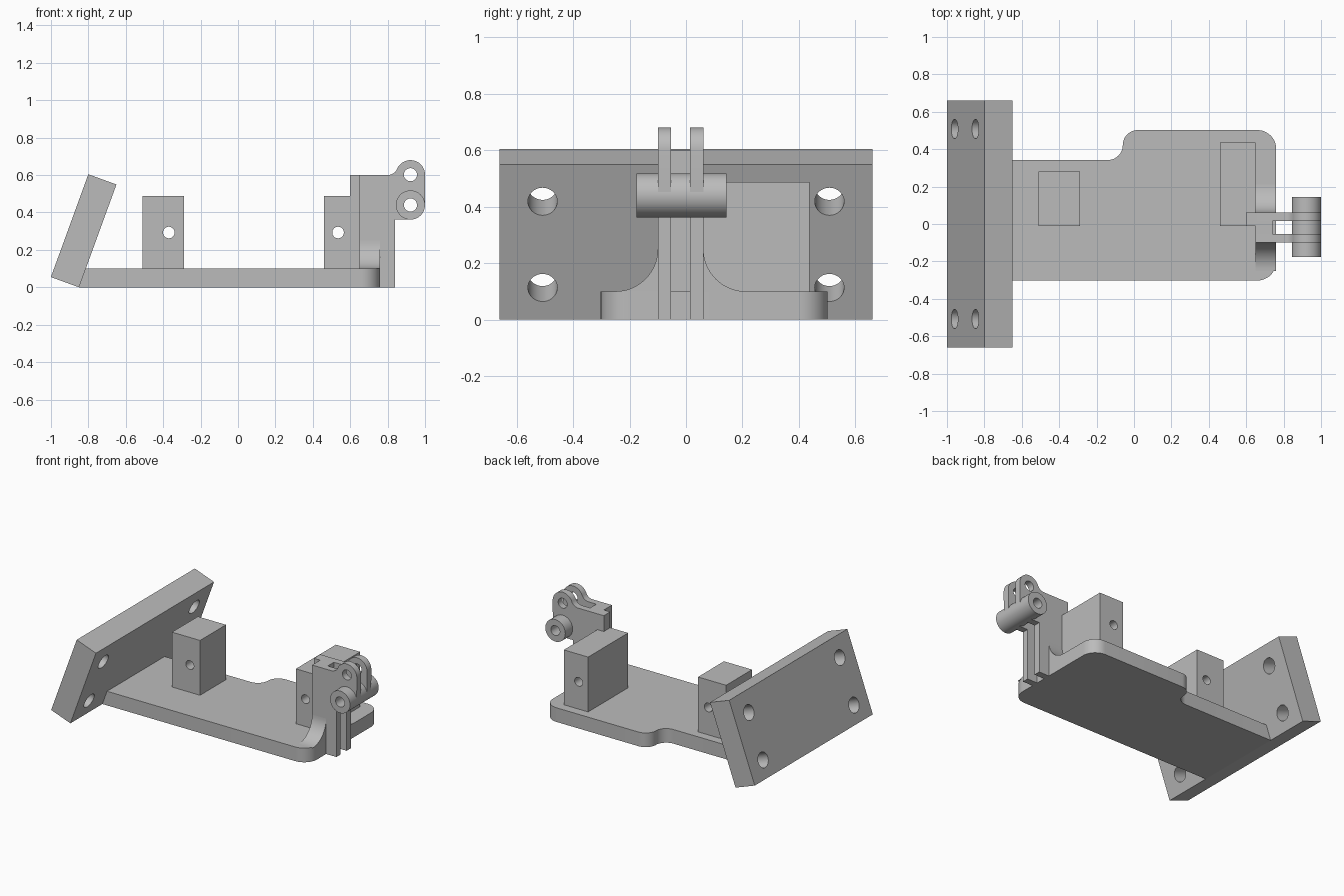
import bpy, bmesh, math
from mathutils import Matrix, Vector

cube = bpy.data.objects.get("Cube")
if cube:
    bpy.data.objects.remove(cube, do_unlink=True)

grey = bpy.data.materials.new("plain grey")
grey.use_nodes = True
grey.diffuse_color = (0.5, 0.5, 0.5, 1)
grey.node_tree.nodes["Principled BSDF"].inputs["Base Color"].default_value = (0.5, 0.5, 0.5, 1)


def finish(name, bm):
    bmesh.ops.recalc_face_normals(bm, faces=bm.faces)
    mesh = bpy.data.meshes.new(name)
    bm.to_mesh(mesh)
    bm.free()
    mesh.materials.append(grey)
    ob = bpy.data.objects.new(name, mesh)
    bpy.context.collection.objects.link(ob)
    return ob


def arc(cx, cy, r, start, end, n=12):
    angles = [math.radians(start + (end - start) * i / n) for i in range(n + 1)]
    return [(cx + r * math.cos(a), cy + r * math.sin(a)) for a in angles]


def prism(name, outline, axis, low, high):
    """Extrude a flat outline along one axis."""
    place = {"x": lambda a, b: (low, a, b),
             "y": lambda a, b: (a, low, b),
             "z": lambda a, b: (a, b, low)}[axis]
    step = {"x": (1, 0, 0), "y": (0, 1, 0), "z": (0, 0, 1)}[axis]
    bm = bmesh.new()
    face = bm.faces.new([bm.verts.new(place(a, b)) for a, b in outline])
    out = bmesh.ops.extrude_face_region(bm, geom=[face])
    verts = [v for v in out["geom"] if isinstance(v, bmesh.types.BMVert)]
    bmesh.ops.translate(bm, verts=verts, vec=Vector(step) * (high - low))
    return finish(name, bm)


def box(name, x0, x1, y0, y1, z0, z1):
    return prism(name, [(x0, y0), (x1, y0), (x1, y1), (x0, y1)], "z", z0, z1)


def cylinder(name, centre, direction, radius, length):
    bm = bmesh.new()
    turn = Vector(direction).to_track_quat("Z", "Y").to_matrix().to_4x4()
    bmesh.ops.create_cone(bm, cap_ends=True, segments=48, radius1=radius, radius2=radius,
                          depth=length, matrix=Matrix.Translation(centre) @ turn)
    return finish(name, bm)


def drill(ob, centre, direction, radius):
    """Cut a round hole right through a part."""
    cutter = cylinder("hole_cutter", centre, direction, radius, 0.9)
    cutter.hide_render = True
    mod = ob.modifiers.new("hole", "BOOLEAN")
    mod.operation = "DIFFERENCE"
    mod.solver = "EXACT"
    mod.object = cutter
    bpy.context.view_layer.objects.active = ob
    bpy.ops.object.modifier_apply(modifier=mod.name)
    bpy.data.objects.remove(cutter, do_unlink=True)


# Base plate with rounded end and a stepped side
outline = [(-0.85, -0.302)]
outline += arc(0.66, -0.202, 0.1, -90, 0)
outline += arc(0.66, 0.402, 0.1, 0, 90)
outline += arc(0.02, 0.422, 0.08, 90, 180)
outline += arc(-0.14, 0.422, 0.08, 0, -90)[1:]
outline += [(-0.85, 0.342)]
parts = [prism("base_plate", outline, "z", 0, 0.1)]

# Leaning end plate with four holes along its normal
tilt = math.radians(20)
up = Vector((math.sin(tilt), 0, math.cos(tilt)))
normal = Vector((math.cos(tilt), 0, -math.sin(tilt)))
foot = Vector((-0.85, 0, 0))
corners = [foot, foot + up * 0.585, foot + up * 0.585 - normal * 0.16, foot - normal * 0.16]
end_plate = prism("leaning_end_plate", [(c.x, c.z) for c in corners], "y", -0.66, 0.66)
for side in (-0.508, 0.508):
    for rise in (0.12, 0.445):
        centre = foot + up * rise - normal * 0.08 + Vector((0, side, 0))
        drill(end_plate, centre, normal, 0.052)
parts.append(end_plate)

# Upright blocks with a cross hole
for name, x0, x1, y1, hole in (("inner_block", -0.51, -0.29, 0.28, -0.37),
                               ("outer_block", 0.46, 0.65, 0.437, 0.535)):
    block = box(name, x0, x1, -0.01, y1, 0.1, 0.488)
    drill(block, (hole, 0.15, 0.293), (0, 1, 0), 0.031)
    parts.append(block)

# Hinge prongs: straight leg, rounded head with a concave shoulder
head_x, head_z, low_z, head_r = 0.922, 0.602, 0.44, 0.078
prong = [(0.65, 0.1), (0.76, 0.1), (0.76, 0), (0.84, 0), (0.84, 0.363)]
prong += arc(head_x, low_z, 0.077, -90, 0)
prong += arc(head_x, head_z, head_r, 0, 155, 24)
prong += arc(0.80, 0.656, 0.056, -25, -90, 8)[1:]
prong += [(0.65, 0.6)]
boss = cylinder("hinge_barrel", (head_x, -0.016, low_z), (0, 1, 0), head_r, 0.32)
drill(boss, (head_x, 0, low_z), (0, 1, 0), 0.035)
parts.append(boss)
for name, y0, y1 in (("right_prong", -0.1, -0.054), ("left_prong", 0.015, 0.062)):
    ob = prism(name, prong, "y", y0, y1)
    for z in (head_z, low_z):
        drill(ob, (head_x, 0, z), (0, 1, 0), 0.035)
    parts.append(ob)

# Spine between the prongs and the tab that rests on the outer block
parts.append(box("prong_spine", 0.65, 0.74, -0.054, 0.015, 0.1, 0.6))
parts.append(box("prong_tab", 0.60, 0.65, -0.01, 0.062, 0.488, 0.6))

# Concave fillets at the root of the prongs
for name, root, sign in (("right_fillet", -0.1, -1), ("left_fillet", 0.062, 1)):
    curve = [(root + sign * (0.15 - a), b) for a, b in arc(0, 0.25, 0.15, 0, -90, 16)]
    parts.append(prism(name, curve + [(root, 0.1)], "x", 0.65, 0.76))

# Smooth the round walls, keep the edges crisp
for ob in parts:
    bpy.ops.object.select_all(action="DESELECT")
    ob.select_set(True)
    bpy.context.view_layer.objects.active = ob
    bpy.ops.object.shade_smooth_by_angle(angle=math.radians(30))
